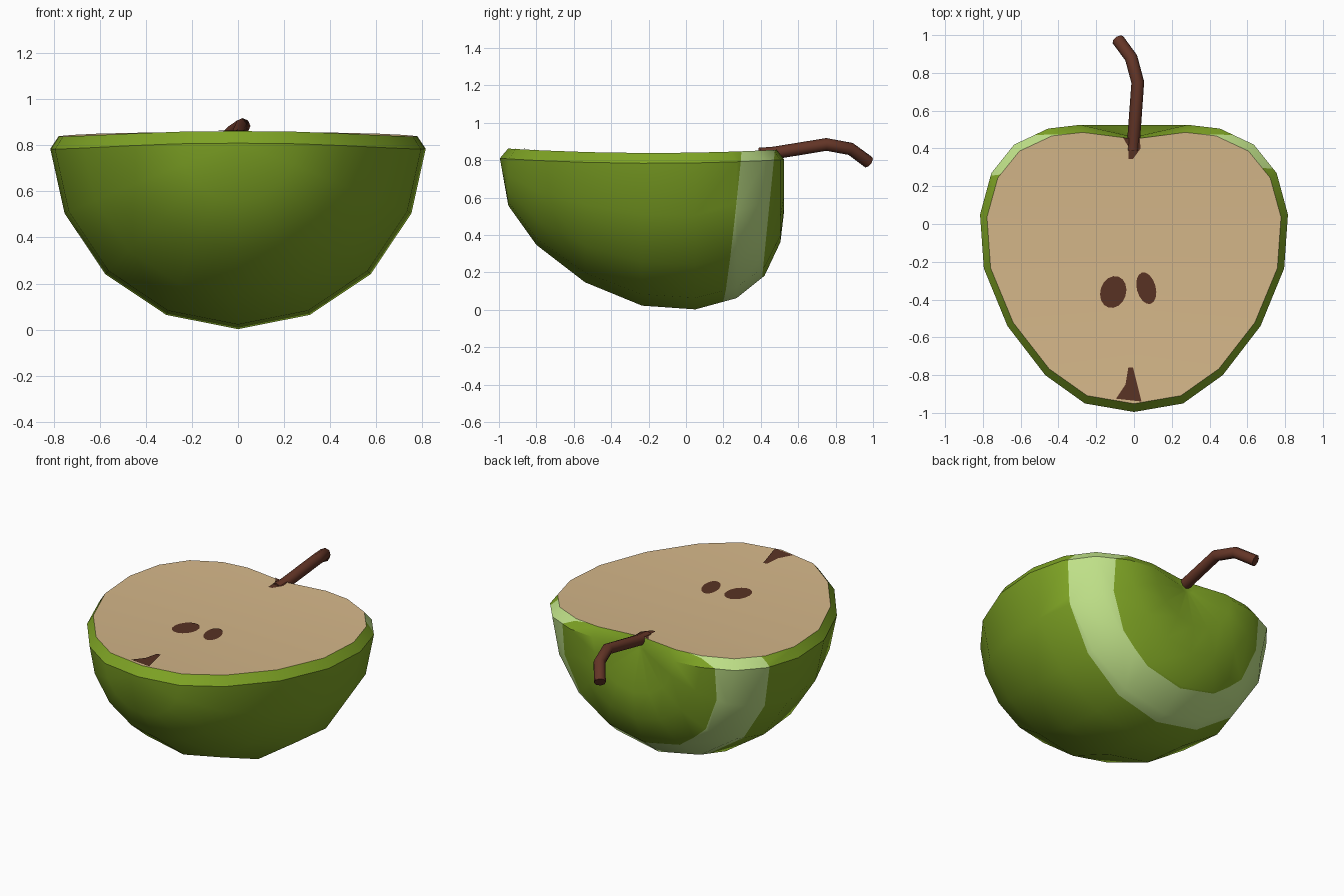
import bpy, bmesh
from math import sin, cos, pi, radians
from mathutils import Vector

if "Cube" in bpy.data.objects:
    bpy.data.objects.remove(bpy.data.objects["Cube"])


def material(name, rgb):
    m = bpy.data.materials.new(name)
    m.diffuse_color = (*rgb, 1)
    m.use_nodes = True
    m.node_tree.nodes["Principled BSDF"].inputs["Base Color"].default_value = m.diffuse_color
    return m


GREEN = material("green skin", (0.21, 0.37, 0.018))
FLESH = material("cream flesh", (0.66, 0.47, 0.25))
STRIPE = material("pale green stripe", (0.53, 0.76, 0.25))
SEED = material("dark brown", (0.098, 0.032, 0.017))
STEM = material("stem brown", (0.127, 0.036, 0.02))


def cut_z(y):
    """Height of the slightly hollow cut face."""
    return 0.838 + 0.04 * (y + 0.18) ** 2


def finish(bm, name, mats, angle=35):
    me = bpy.data.meshes.new(name)
    bm.to_mesh(me)
    bm.free()
    ob = bpy.data.objects.new(name, me)
    bpy.context.collection.objects.link(ob)
    for m in mats:
        me.materials.append(m)
    bpy.ops.object.select_all(action='DESELECT')
    ob.select_set(True)
    bpy.context.view_layer.objects.active = ob
    bpy.ops.object.shade_smooth_by_angle(angle=radians(angle))
    return ob


# Apple half: profile (radius, y) turned half way round the y axis
profile = [(0, -0.995), (0.26, -0.95), (0.47, -0.80), (0.67, -0.54), (0.795, -0.235),
           (0.815, 0.05), (0.755, 0.27), (0.635, 0.42), (0.455, 0.505), (0.285, 0.525), (0, 0.46)]
SEG, CENTRE = 8, 0.817
bm = bmesh.new()
rows, mids = [], []
for r, y in profile:
    row = []
    for i in range(SEG + 1):
        a = pi * i / SEG
        z = CENTRE - r * sin(a)
        if r == 0 or i in (0, SEG):
            z = cut_z(y) - 0.055
        row.append(bm.verts.new((r * cos(a), y, z)))
    # bevelled rim and centre line of the cut face
    yi = 0.45 if y == 0.46 else -0.2 + (y + 0.2) * 0.945
    yc = min(yi, 0.45)
    rim = [bm.verts.new((s * r * 0.955, yi, cut_z(yi))) for s in (1, -1)]
    rows.append([rim[0]] + row + [rim[1]])
    mids.append(bm.verts.new((0, yc, cut_z(yc))))
for k in range(len(rows) - 1):
    a, b = rows[k], rows[k + 1]
    for i in range(len(a) - 1):
        bm.faces.new((a[i], a[i + 1], b[i + 1], b[i]))
    for i in (0, -1):
        bm.faces.new((a[i], mids[k], mids[k + 1], b[i])).material_index = 1
bmesh.ops.remove_doubles(bm, verts=bm.verts, dist=0.0005)
bmesh.ops.recalc_face_normals(bm, faces=bm.faces)

# Pale stripe between two tilted planes
planes = [(Vector((0, 0.195, 0)), Vector((-0.025, 1, -0.1))),
          (Vector((0, 0.39, 0)), Vector((0, 1, -0.1)))]
for co, no in planes:
    skin = [f for f in bm.faces if f.material_index == 0]
    geom = skin + list({e for f in skin for e in f.edges}) + list({v for f in skin for v in f.verts})
    bmesh.ops.bisect_plane(bm, geom=geom, dist=0.0005, plane_co=co, plane_no=no)
for f in bm.faces:
    c = f.calc_center_median()
    side = [(c - co).dot(no) for co, no in planes]
    if f.material_index == 0 and side[0] > 0 > side[1] and Vector((c.x, c.z - CENTRE)).length > 0.4:
        f.material_index = 2
finish(bm, "apple_half", [GREEN, FLESH, STRIPE])


# Thin brown marks lying on the cut face
def plate(name, points):
    bm = bmesh.new()
    f = bm.faces.new([bm.verts.new((x, y, cut_z(y) + 0.004)) for x, y in points])
    if f.normal.z < 0 or f.calc_area() and (f.normal_update() or f.normal.z < 0):
        f.normal_flip()
    finish(bm, name, [SEED])


def oval(cx, cy, rx, ry, tilt):
    t = radians(tilt)
    pts = [(rx * cos(2 * pi * i / 16), ry * sin(2 * pi * i / 16)) for i in range(16)]
    return [(cx + x * cos(t) - y * sin(t), cy + x * sin(t) + y * cos(t)) for x, y in pts]


plate("seed_left", oval(-0.11, -0.36, 0.068, 0.086, -18))
plate("seed_right", oval(0.065, -0.34, 0.05, 0.086, 15))
plate("blossom_end", [(-0.095, -0.925), (0.04, -0.94), (0.02, -0.86), (-0.005, -0.76),
                      (-0.03, -0.76), (-0.045, -0.85)])
plate("stem_root", [(-0.03, 0.345), (-0.005, 0.345), (0.035, 0.40), (0.03, 0.455),
                    (-0.045, 0.455), (-0.06, 0.46), (-0.03, 0.41)])

# Bent stem
cu = bpy.data.curves.new("stem", 'CURVE')
cu.dimensions = '3D'
cu.bevel_depth = 0.034
cu.bevel_resolution = 2
cu.use_fill_caps = True
path = [(-0.005, 0.39, 0.832), (0.0, 0.47, 0.838), (0.02, 0.75, 0.884), (-0.015, 0.88, 0.86), (-0.085, 0.975, 0.79)]
sp = cu.splines.new('POLY')
sp.points.add(len(path) - 1)
for p, co in zip(sp.points, path):
    p.co = (*co, 1)
cu.materials.append(STEM)
stem = bpy.data.objects.new("stem", cu)
bpy.context.collection.objects.link(stem)
